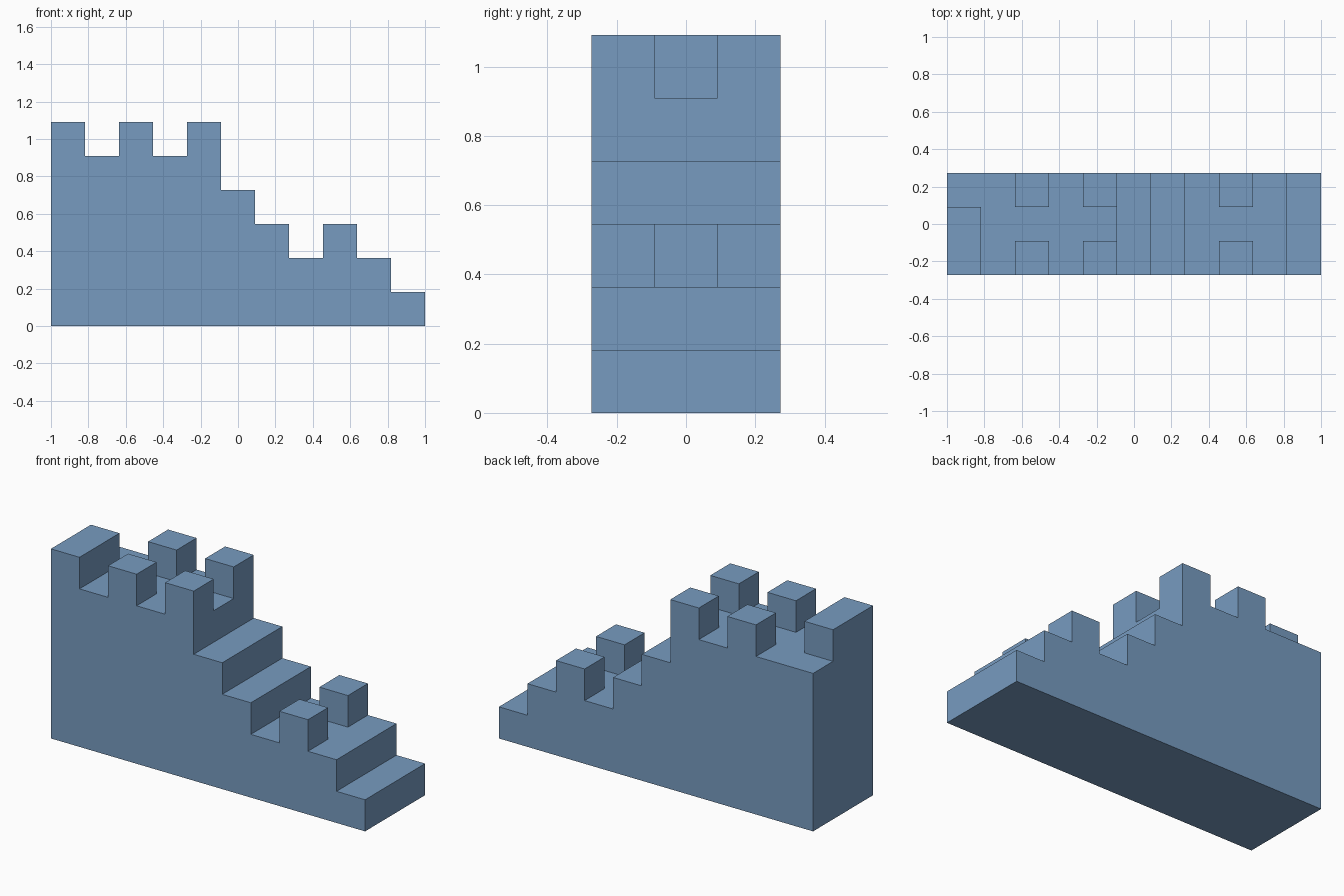
import bpy, bmesh

cube = bpy.data.objects.get("Cube")
if cube:
    bpy.data.objects.remove(cube, do_unlink=True)

U = 2 / 11            # one block: the model is 11 long, 3 deep, 6 high
X0, Y0 = -1.0, -1.5 * U

blue = bpy.data.materials.new("slate blue")
blue.use_nodes = True
color = (0.185, 0.33, 0.53, 1)
blue.diffuse_color = color
blue.node_tree.nodes["Principled BSDF"].inputs["Base Color"].default_value = color


def extrude_profile(name, points, row, rows):
    """Extrude an x-z outline (in blocks) along y over the given block rows."""
    bm = bmesh.new()
    y = Y0 + row * U
    face = bm.faces.new([bm.verts.new((X0 + px * U, y, pz * U)) for px, pz in points])
    out = bmesh.ops.extrude_face_region(bm, geom=[face])
    moved = [v for v in out["geom"] if isinstance(v, bmesh.types.BMVert)]
    bmesh.ops.translate(bm, verts=moved, vec=(0, rows * U, 0))
    bmesh.ops.recalc_face_normals(bm, faces=bm.faces)
    mesh = bpy.data.meshes.new(name)
    bm.to_mesh(mesh)
    bm.free()
    mesh.materials.append(blue)
    obj = bpy.data.objects.new(name, mesh)
    bpy.context.collection.objects.link(obj)
    return obj


def block(name, col, base, row, rows=1):
    outline = [(col, base), (col + 1, base), (col + 1, base + 1), (col, base + 1)]
    return extrude_profile(name, outline, row, rows)


# Solid wall with the stair descending towards +x: (end column, height)
outline = [(0, 0)]
start = 0
for end, height in [(5, 5), (6, 4), (7, 3), (10, 2), (11, 1)]:
    outline += [(start, height), (end, height)]
    start = end
outline.append((11, 0))
extrude_profile("stepped_wall", outline, 0, 3)

# Paired merlons along the front and back edges
for label, col, base in [("upper_outer", 2, 5), ("upper_inner", 4, 5), ("lower", 8, 2)]:
    for side, row in [("front", 0), ("back", 2)]:
        block(f"{label}_{side}_merlon", col, base, row)

# Long parapet at the high end, leaving the back corner open
block("end_parapet", 0, 5, 0, 2)
